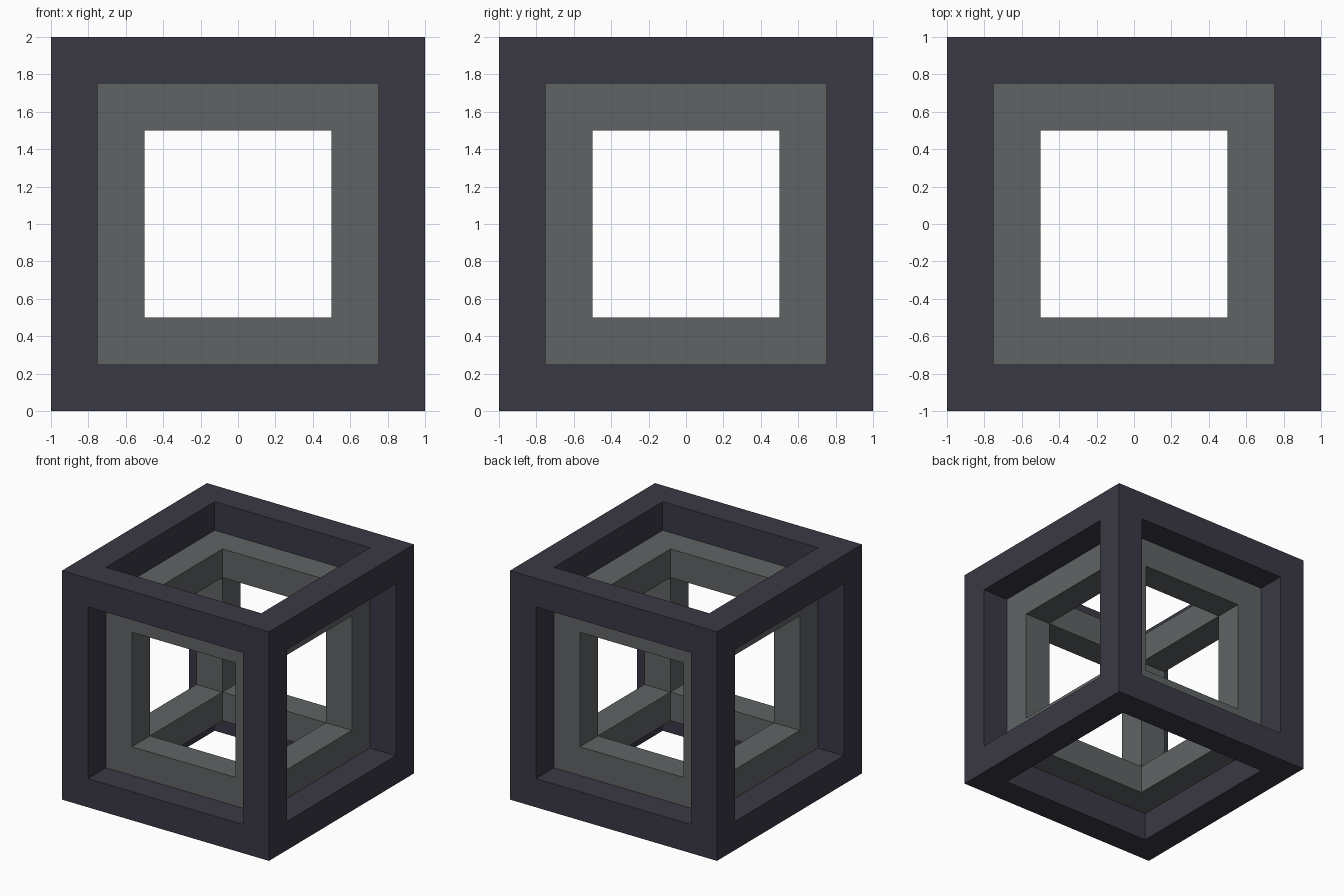
import bpy
import bmesh
from mathutils import Matrix

if "Cube" in bpy.data.objects:
    bpy.data.objects.remove(bpy.data.objects["Cube"])


def make_material(name, colour):
    mat = bpy.data.materials.new(name)
    mat.diffuse_color = (*colour, 1.0)
    mat.use_nodes = True
    mat.node_tree.nodes["Principled BSDF"].inputs["Base Color"].default_value = mat.diffuse_color
    return mat


def cube_frame(name, size, bar, mat):
    """Open cube made of square bars, centred at z = 1."""
    bm = bmesh.new()
    bmesh.ops.create_cube(bm, size=size, matrix=Matrix.Translation((0, 0, 1)))
    bm.normal_update()
    windows = bm.faces[:]
    # Rim on every side, then walls pushed inward by the bar thickness
    bmesh.ops.inset_individual(bm, faces=windows, thickness=bar, depth=0.0,
                               use_even_offset=True)
    bmesh.ops.inset_individual(bm, faces=windows, thickness=0.0, depth=-bar,
                               use_even_offset=False)
    # Open the windows and join the walls along the inner edges
    bmesh.ops.delete(bm, geom=windows, context='FACES')
    bmesh.ops.remove_doubles(bm, verts=bm.verts[:], dist=0.001)
    bmesh.ops.recalc_face_normals(bm, faces=bm.faces[:])
    mesh = bpy.data.meshes.new(name)
    bm.to_mesh(mesh)
    bm.free()
    mesh.materials.append(mat)
    obj = bpy.data.objects.new(name, mesh)
    bpy.context.collection.objects.link(obj)
    return obj


dark = make_material("dark_slate", (0.043, 0.041, 0.059))
grey = make_material("cool_grey", (0.115, 0.127, 0.128))

# Outer frame, with a smaller frame nested inside it
cube_frame("outer_frame", 2.0, 0.25, dark)
cube_frame("inner_frame", 1.5, 0.25, grey)
